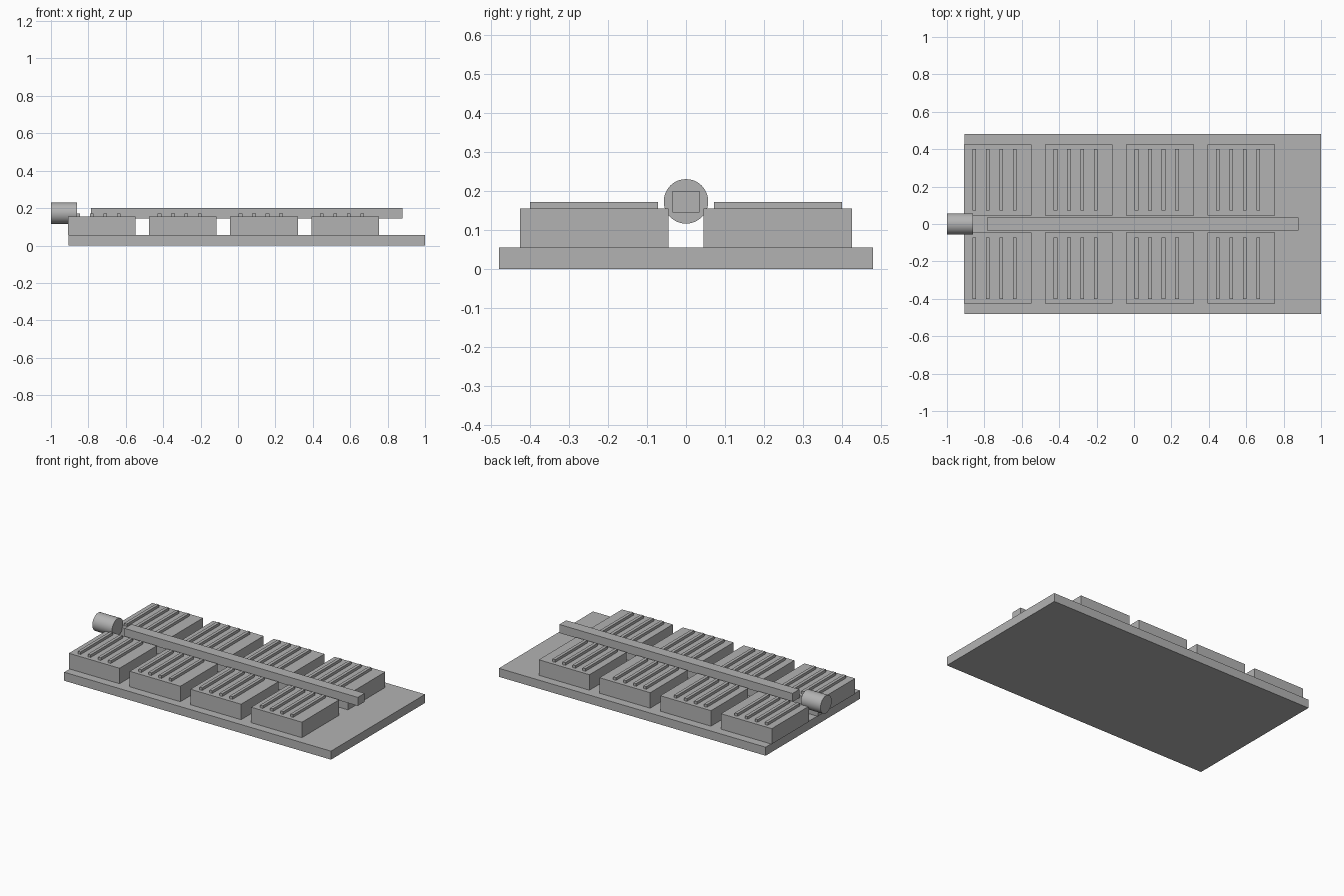
import bpy
import math

cube = bpy.data.objects.get("Cube")
if cube:
    bpy.data.objects.remove(cube, do_unlink=True)

# Single grey material
grey = bpy.data.materials.new("plain_grey")
grey.use_nodes = True
colour = (0.45, 0.45, 0.45, 1)
grey.diffuse_color = colour
grey.node_tree.nodes["Principled BSDF"].inputs["Base Color"].default_value = colour


def box(name, x, y, z):
    """Box from (low, high) ranges along each axis."""
    bpy.ops.mesh.primitive_cube_add(size=1, location=[sum(r) / 2 for r in (x, y, z)])
    ob = bpy.context.object
    ob.name = name
    ob.scale = [high - low for low, high in (x, y, z)]
    bpy.ops.object.transform_apply(location=False, rotation=False, scale=True)
    ob.data.materials.append(grey)
    return ob


# Base plate
BASE_TOP, BLOCK_TOP, FIN_TOP = 0.055, 0.155, 0.172
box("base_plate", (-0.905, 1), (-0.48, 0.48), (0, BASE_TOP))

# Two rows of four blocks, each with four raised fins
for side, label in ((1, "back"), (-1, "front")):
    block_y = sorted((side * 0.045, side * 0.425))
    fin_y = sorted((side * 0.072, side * 0.4))
    for i in range(4):
        cx = -0.729 + 0.434 * i
        box(f"{label}_block_{i + 1}", (cx - 0.181, cx + 0.181), block_y, (BASE_TOP, BLOCK_TOP))
        for j in range(4):
            fx = cx - 0.125 + 0.072 * j
            box(f"{label}_block_{i + 1}_fin_{j + 1}", (fx - 0.01, fx + 0.01), fin_y,
                (BLOCK_TOP, FIN_TOP))

# Central rail between the rows
box("central_rail", (-0.785, 0.88), (-0.035, 0.035), (0.145, 0.2))

# Round connector at the rail's end
bpy.ops.mesh.primitive_cylinder_add(vertices=48, radius=0.057, depth=0.14,
                                    location=(-0.93, 0, 0.173),
                                    rotation=(0, math.pi / 2, 0))
connector = bpy.context.object
connector.name = "round_connector"
connector.data.materials.append(grey)
bpy.ops.object.shade_smooth_by_angle(angle=math.radians(40))
